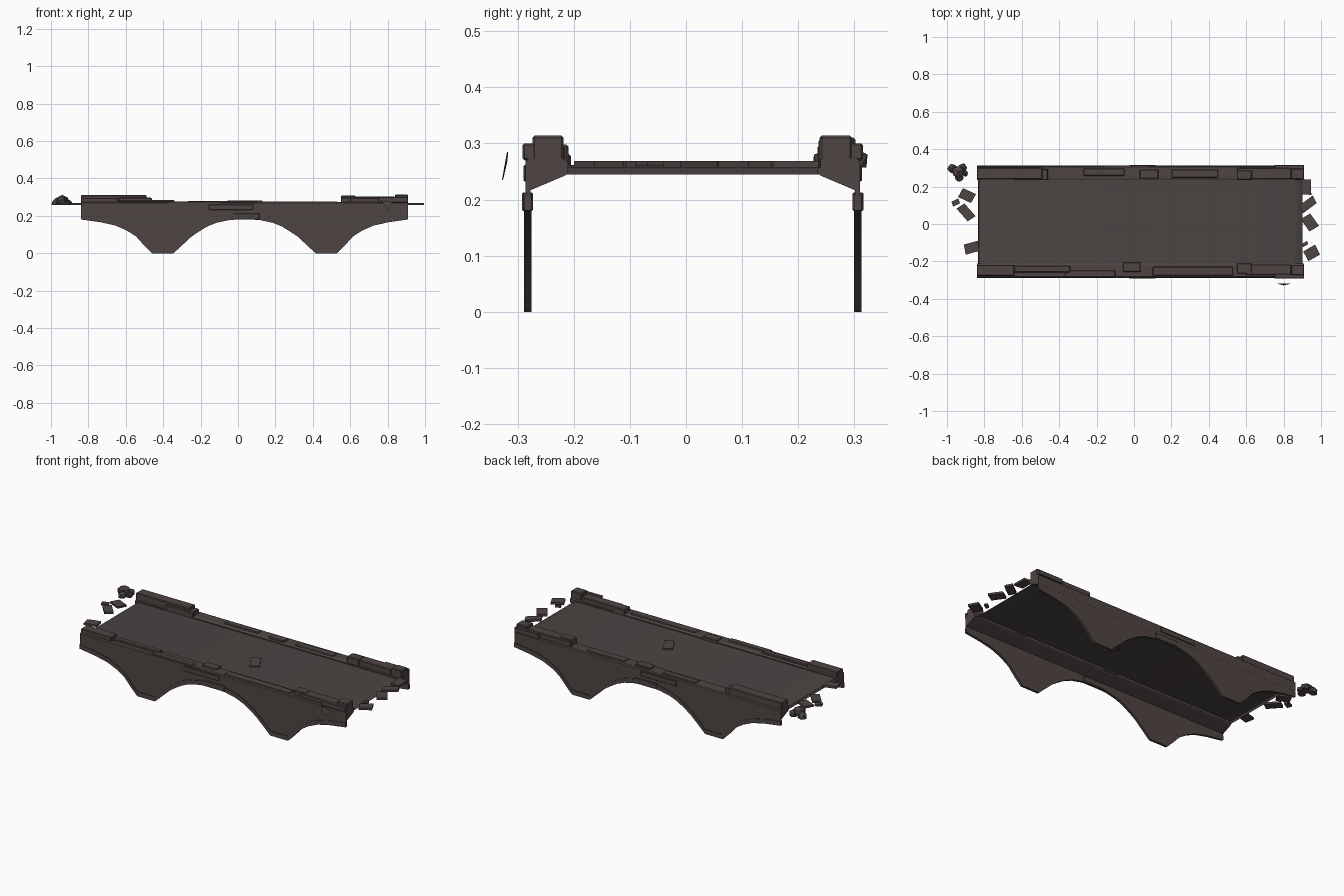
import bpy, bmesh, math, random
from mathutils import Vector, Matrix

if "Cube" in bpy.data.objects:
    bpy.data.objects.remove(bpy.data.objects["Cube"])
random.seed(4)

def material(name, c):
    m = bpy.data.materials.new(name)
    m.diffuse_color = (*c, 1)
    m.use_nodes = True
    m.node_tree.nodes["Principled BSDF"].inputs["Base Color"].default_value = m.diffuse_color
    return m

STONE = material("brown_stone", (0.078, 0.059, 0.057))
DECK = material("grey_brown_deck", (0.070, 0.058, 0.055))
CX, CY = 0.035, 0.012          # centre of the span

def finish(name, bm, mat, smooth=False):
    bmesh.ops.recalc_face_normals(bm, faces=bm.faces)
    me = bpy.data.meshes.new(name)
    bm.to_mesh(me)
    bm.free()
    me.materials.append(mat)
    ob = bpy.data.objects.new(name, me)
    bpy.context.collection.objects.link(ob)
    if smooth:
        bpy.context.view_layer.objects.active = ob
        ob.select_set(True)
        bpy.ops.object.shade_smooth_by_angle(angle=math.radians(35))
        ob.select_set(False)
    return ob

def prism(name, pts, offset, mat=STONE, smooth=False):
    """Polygon of 3D points swept along an offset."""
    bm = bmesh.new()
    f = bm.faces.new([bm.verts.new(p) for p in pts])
    r = bmesh.ops.extrude_face_region(bm, geom=[f])
    bmesh.ops.translate(bm, vec=offset, verts=[v for v in r["geom"] if isinstance(v, bmesh.types.BMVert)])
    return finish(name, bm, mat, smooth)

def block(name, side, x0, x1, h0, h1, z0, z1, bev=0.004):
    """Chamfered stone; h is distance outward from the deck centre line."""
    bm = bmesh.new()
    bmesh.ops.create_cube(bm, size=1)
    bmesh.ops.scale(bm, vec=(x1 - x0, h1 - h0, z1 - z0), verts=bm.verts)
    bmesh.ops.translate(bm, vec=((x0 + x1) / 2, CY + side * (h0 + h1) / 2, (z0 + z1) / 2), verts=bm.verts)
    if bev:
        bmesh.ops.bevel(bm, geom=bm.edges[:], offset=bev, segments=1, affect='EDGES')
    return finish(name, bm, STONE)

# underside curve: half central arch, pier foot, half end arch
half = [(0, .182), (.08, .178), (.15, .163), (.20, .143), (.25, .112), (.285, .088), (.34, .037), (.38, 0),
        (.495, 0), (.535, .04), (.58, .09), (.63, .122), (.69, .148), (.77, .166), (.875, .181)]
arch = [(CX - u, z) for u, z in reversed(half[1:])] + [(CX + u, z) for u, z in half]

for side, label in ((-1, "front"), (1, "back")):
    Y = lambda h: CY + side * h
    # spandrel wall
    wall = [(x, Y(.297), z) for x, z in arch] + [(.91, Y(.297), .225), (-.84, Y(.297), .225)]
    prism(label + "_spandrel_wall", wall, (0, -side * .008, 0), smooth=True)
    # arch rim
    bm = bmesh.new()
    rows = []
    for x, z in arch:
        rows.append([bm.verts.new((x, Y(h), z + dz)) for h, dz in
                     ((.301, 0), (.301, .026), (.287, .026), (.287, 0))])
    for a, b in zip(rows, rows[1:]):
        for i in range(4):
            j = (i + 1) % 4
            bm.faces.new((a[i], b[i], b[j], a[j]))
    bm.faces.new(rows[0])
    bm.faces.new(rows[-1])
    finish(label + "_arch_rim", bm, STONE, True)
    # parapet with sloping underside
    sec = [(.298, .213), (.227, .243), (.222, .248), (.222, .268), (.232, .273), (.292, .273), (.298, .268)]
    prism(label + "_parapet", [(-.84, Y(h), z) for h, z in sec], (1.75, 0, 0))
    # keystone and outer facing stones
    block(label + "_keystone", side, -.025, .115, .285, .304, .18, .213, .002)
    block(label + "_face_stone", side, -.155, .08, .28, .302, .232, .262, .003)
    block(label + "_end_face_stone", side, .75, .91, .28, .303, .27, .30, .003)

# coping stones: side, x0, x1, h0, h1, z0, z1
coping = [
    (1, -.84, -.49, .228, .29, .26, .311), (1, -.64, -.46, .222, .282, .26, .297),
    (1, .55, .84, .228, .288, .26, .303), (1, .84, .91, .226, .284, .26, .314),
    (1, .55, .63, .224, .275, .25, .308), (1, .03, .13, .23, .28, .255, .282),
    (1, -.27, -.05, .245, .285, .255, .279), (1, .20, .45, .235, .28, .255, .278),
    (-1, -.84, -.64, .23, .29, .26, .296), (-1, -.64, -.34, .236, .27, .255, .284),
    (-1, -.06, .035, .217, .268, .25, .281), (-1, -.37, -.10, .26, .297, .255, .278),
    (-1, .10, .53, .24, .288, .255, .278), (-1, .55, .63, .221, .277, .25, .298),
    (-1, .60, .84, .228, .285, .26, .296), (-1, .84, .91, .23, .286, .26, .314),
]
for c in coping:
    block("coping_stone", *c)

# deck sheet with rounded-down ends
bm = bmesh.new()
prof = [(-.835, .245), (-.828, .256), (-.81, .262), (.845, .262), (.875, .258), (.90, .245)]
rows = [[bm.verts.new((x, y, z)) for y in (CY - .235, CY + .235)] for x, z in prof]
for a, b in zip(rows, rows[1:]):
    bm.faces.new((a[0], b[0], b[1], a[1]))
finish("road_deck", bm, DECK, True)

# thin broken paving slabs: x, y, length, width, turn in degrees
slabs = [(.14, -.037, .105, .055, -60), (-.893, .152, .085, .06, -20), (-.953, .115, .045, .03, 30),
         (-.898, .062, .10, .055, -45), (-.868, -.127, .085, .06, 20), (.92, .198, .09, .06, 95),
         (.93, .105, .10, .05, 40), (.94, .008, .09, .065, -50), (.915, -.107, .035, .02, 35),
         (.95, -.155, .08, .065, 35)]
for i, (x, y, l, w, a) in enumerate(slabs):
    m = Matrix.Rotation(math.radians(a), 3, 'Z')
    k = .8 if i else 1
    pts = [(-.5, -.5 * k), (.5 * k, -.5), (.5, .5 * k), (-.5 * k, .5)]
    ring = [m @ Vector((px * l, py * w, 0)) + Vector((x, y, .257)) for px, py in pts]
    prism("paving_slab", ring, (0, 0, .012))

# rubble heap at the left end
bm = bmesh.new()
for x, y, z, r in ((-.94, .28, .28, .036), (-.972, .295, .268, .028), (-.915, .30, .268, .026),
                   (-.935, .25, .268, .026), (-.905, .272, .265, .02)):
    vs = bmesh.ops.create_icosphere(bm, subdivisions=1, radius=r)["verts"]
    for v in vs:
        v.co = v.co * random.uniform(.85, 1.1) + Vector((x, y, z))
        v.co.z = max(v.co.z, .257)
finish("rubble_heap", bm, STONE)

# loose chip beside the front wall
prism("stone_chip", [(.765, -.319, .285), (.835, -.32, .27), (.80, -.328, .235)], (0, .002, 0))
